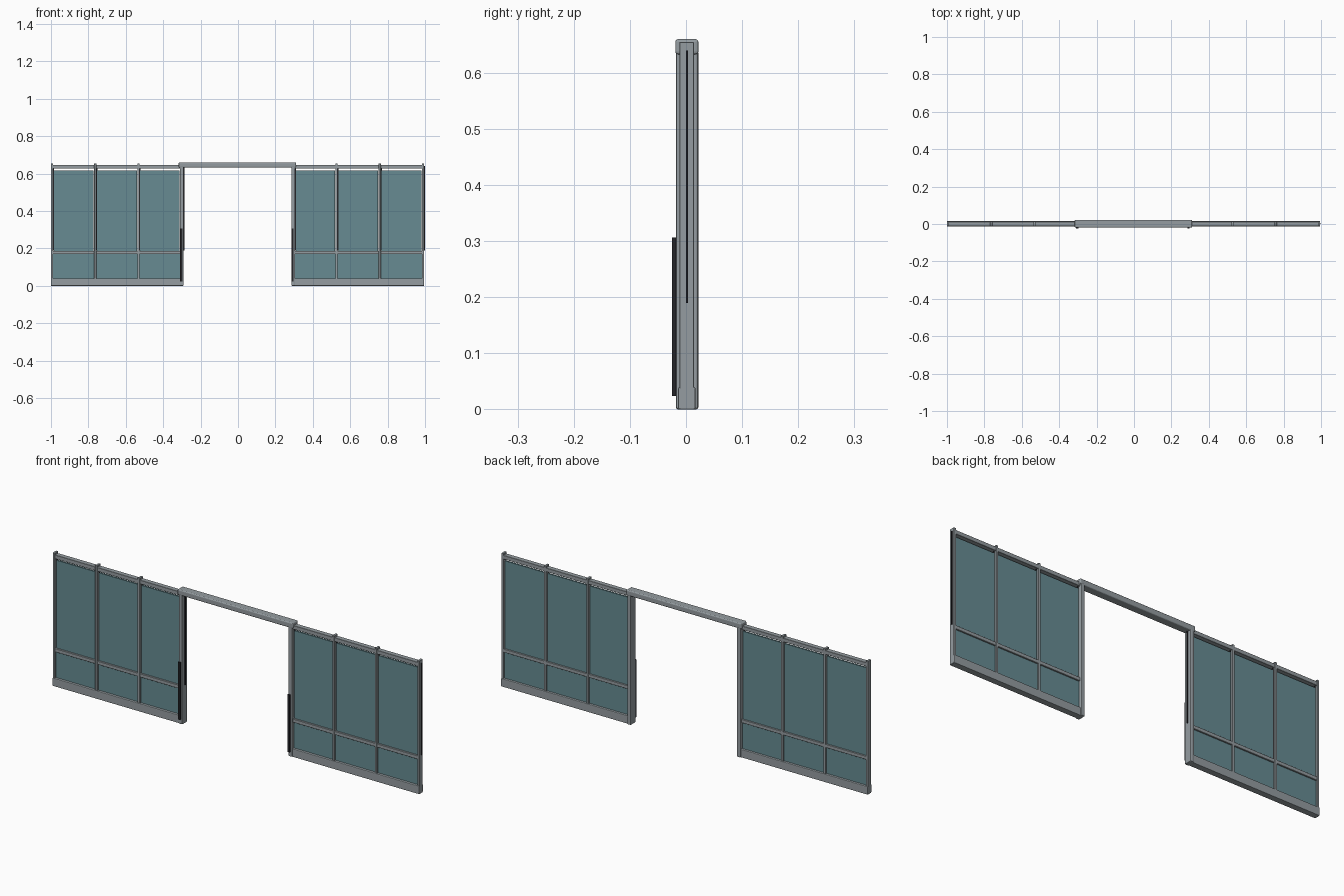
import bpy, bmesh

if "Cube" in bpy.data.objects:
    bpy.data.objects.remove(bpy.data.objects["Cube"])


def material(name, colour):
    m = bpy.data.materials.new(name)
    m.diffuse_color = (*colour, 1)
    m.use_nodes = True
    m.node_tree.nodes["Principled BSDF"].inputs["Base Color"].default_value = m.diffuse_color
    return m


STEEL = material("steel grey", (0.30, 0.335, 0.355))
GLASS = material("teal glass", (0.135, 0.26, 0.29))
RUBBER = material("black rubber", (0.018, 0.018, 0.022))


def box(name, x, y, z, mat, bevel=0.0, segments=2):
    """Box from (min, max) ranges, with optional rounded edges."""
    mesh = bpy.data.meshes.new(name)
    bm = bmesh.new()
    bmesh.ops.create_cube(bm, size=1)
    for v in bm.verts:
        v.co = [r[0] if c < 0 else r[1] for c, r in zip(v.co, (x, y, z))]
    bm.to_mesh(mesh)
    bm.free()
    mesh.materials.append(mat)
    ob = bpy.data.objects.new(name, mesh)
    bpy.context.collection.objects.link(ob)
    if bevel:
        mod = ob.modifiers.new("rounded edges", "BEVEL")
        mod.width = bevel
        mod.segments = segments
    return ob


PITCH = 0.231
POST = 0.006      # half width of a slim post
JAMB = 0.010      # half width of a door jamb


def wall(side, start, jamb_first):
    """Three glazed bays with slim posts and one wide jamb beside the doorway."""
    xs = [start + i * PITCH for i in range(4)]
    jamb = 0 if jamb_first else 3
    half = [JAMB if i == jamb else POST for i in range(4)]

    # Uprights, each with a rubber seal along its right face
    for i, (x, h) in enumerate(zip(xs, half)):
        span = (x - h, x + h)
        if i == jamb:
            box(side + "_door_jamb", span, (-0.018, 0.022), (0, 0.64), STEEL, 0.004)
        else:
            box(f"{side}_post_{i}", span, (-0.012, 0.014), (0, 0.655), STEEL, 0.001, 1)
        box(f"{side}_seal_{i}", (x + h - 0.001, x + h + 0.005),
            (0, 0.004), (0.19, 0.64), RUBBER)

    # Horizontal rails
    left, right = xs[0] - half[0], xs[3] + half[3]
    box(side + "_bottom_rail", (left, right), (-0.014, 0.017), (0, 0.04), STEEL, 0.003)
    box(side + "_middle_rail", (left + 0.002, right - 0.002), (-0.011, 0.013),
        (0.169, 0.186), STEEL, 0.001, 1)
    box(side + "_top_rail", (left + 0.002, right - 0.002), (-0.011, 0.013),
        (0.627, 0.646), STEEL, 0.001, 1)

    # Glass panes
    for i in range(3):
        a, b = xs[i] + half[i], xs[i + 1] - half[i + 1]
        box(f"{side}_lower_glass_{i}", (a, b), (-0.002, 0.006), (0.038, 0.171), GLASS)
        box(f"{side}_upper_glass_{i}", (a + 0.003, b - 0.003), (-0.002, 0.006),
            (0.184, 0.617), GLASS)


wall("left", -0.994, False)
wall("right", 0.296, True)

# Lintel across the doorway
box("door_lintel", (-0.317, 0.311), (-0.019, 0.022), (0.633, 0.66), STEEL, 0.005, 3)

# Dark upright bars on the front of the jambs
for name, x in (("left_bar", -0.304), ("right_bar", 0.292)):
    box(name, (x - 0.006, x + 0.006), (-0.025, -0.017), (0.024, 0.306), RUBBER)
